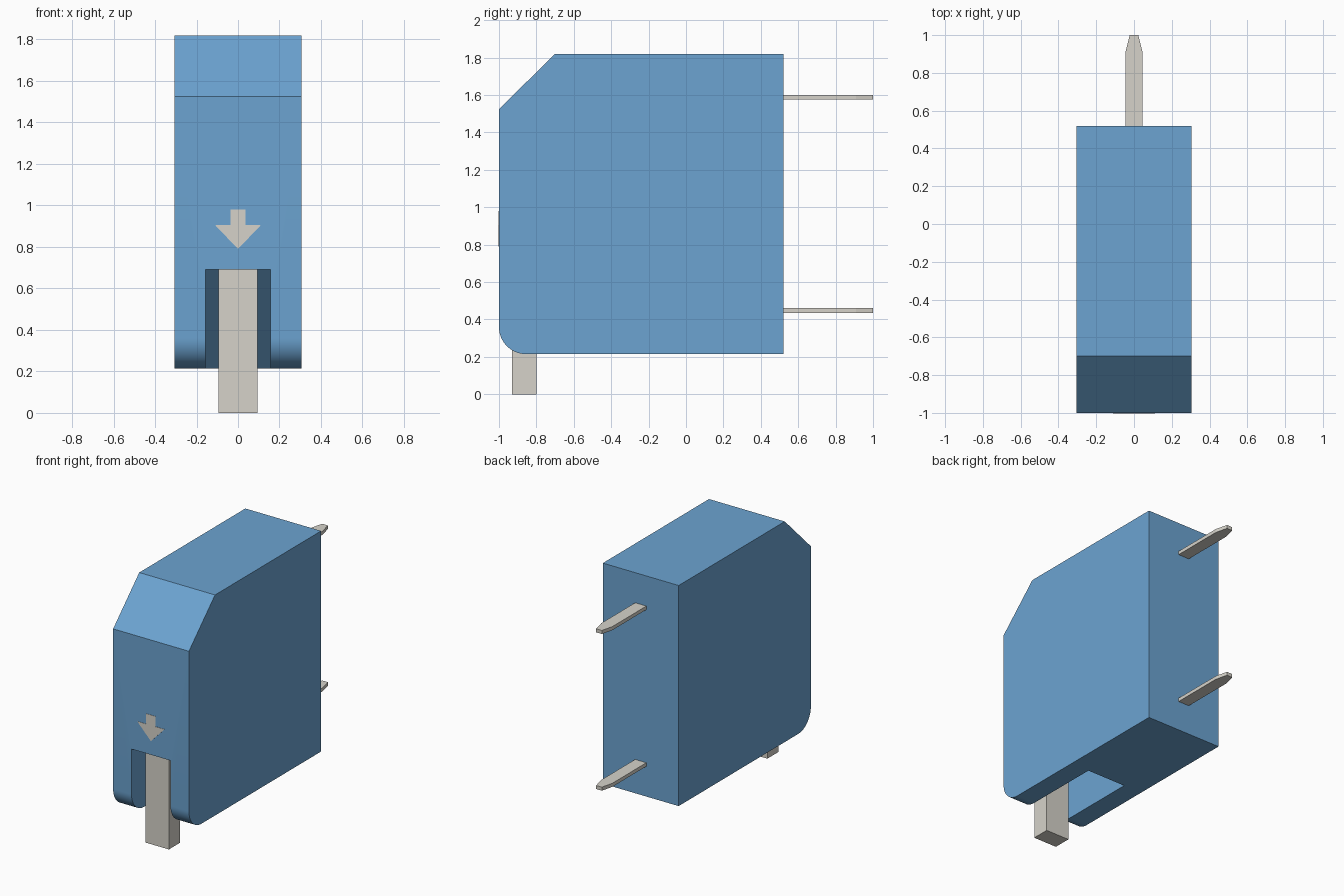
import bpy, bmesh, math
from mathutils import Vector

if "Cube" in bpy.data.objects:
    bpy.data.objects.remove(bpy.data.objects["Cube"])


def material(name, color):
    m = bpy.data.materials.new(name)
    m.diffuse_color = (*color, 1)
    m.use_nodes = True
    m.node_tree.nodes["Principled BSDF"].inputs["Base Color"].default_value = m.diffuse_color
    return m


BLUE = material("blue_plastic", (0.15, 0.37, 0.64))
METAL = material("pale_metal", (0.67, 0.65, 0.59))


def prism(name, points, offset, mat):
    """Extrude a flat outline by an offset vector into a closed solid."""
    bm = bmesh.new()
    face = bm.faces.new([bm.verts.new(p) for p in points])
    ext = bmesh.ops.extrude_face_region(bm, geom=[face])
    verts = [v for v in ext["geom"] if isinstance(v, bmesh.types.BMVert)]
    bmesh.ops.translate(bm, verts=verts, vec=Vector(offset))
    bmesh.ops.recalc_face_normals(bm, faces=bm.faces)
    mesh = bpy.data.meshes.new(name)
    bm.to_mesh(mesh)
    bm.free()
    obj = bpy.data.objects.new(name, mesh)
    bpy.context.collection.objects.link(obj)
    mesh.materials.append(mat)
    return obj


def side_prism(name, yz, half, mat):
    return prism(name, [(-half, y, z) for y, z in yz], (2 * half, 0, 0), mat)


# Housing: side profile with chamfered top and rounded bottom front corner
R, BOTTOM, TOP = 0.145, 0.215, 1.82
outline = [(0.52, BOTTOM), (0.52, TOP), (-0.70, TOP), (-1, 1.525)]
for i in range(17):
    a = math.pi + i / 16 * math.pi / 2
    outline.append((-1 + R + R * math.cos(a), BOTTOM + R + R * math.sin(a)))
housing = side_prism("housing", outline, 0.305, BLUE)

# Lever slot with a sloped back wall, cut through the front and bottom
slope = (0.77 - 0.29) / (0.69 - BOTTOM)
slot = side_prism("slot_cutter", [(-1.1, 0.69), (-0.77, 0.69),
                                  (-0.29 + slope * 0.1, BOTTOM - 0.1),
                                  (-1.1, BOTTOM - 0.1)], 0.157, BLUE)
mod = housing.modifiers.new("slot", 'BOOLEAN')
mod.operation = 'DIFFERENCE'
mod.solver = 'EXACT'
mod.object = slot
bpy.context.view_layer.objects.active = housing
housing.select_set(True)
bpy.ops.object.modifier_apply(modifier=mod.name)
bpy.data.objects.remove(slot)
bpy.ops.object.shade_smooth_by_angle(angle=math.radians(30))

# Lever standing in the slot
side_prism("lever", [(-0.93, 0), (-0.80, 0), (-0.80, 0.69), (-0.93, 0.69)],
           0.095, METAL)

# Direction arrow on the front face
half = [(0.037, 0.98), (0.037, 0.905), (0.11, 0.905)]
arrow = half + [(0, 0.79)] + [(-x, z) for x, z in reversed(half)]
prism("arrow_mark", [(x, -1.002, z) for x, z in arrow], (0, 0.01, 0), METAL)

# Two tapered contact pins on the back
tip = [(0.045, 0.50), (0.045, 0.91), (0.023, 1.0)]
pin = tip + [(-x, y) for x, y in reversed(tip)]
for name, z in (("lower_pin", 0.435), ("upper_pin", 1.575)):
    prism(name, [(x, y, z) for x, y in pin], (0, 0, 0.026), METAL)
